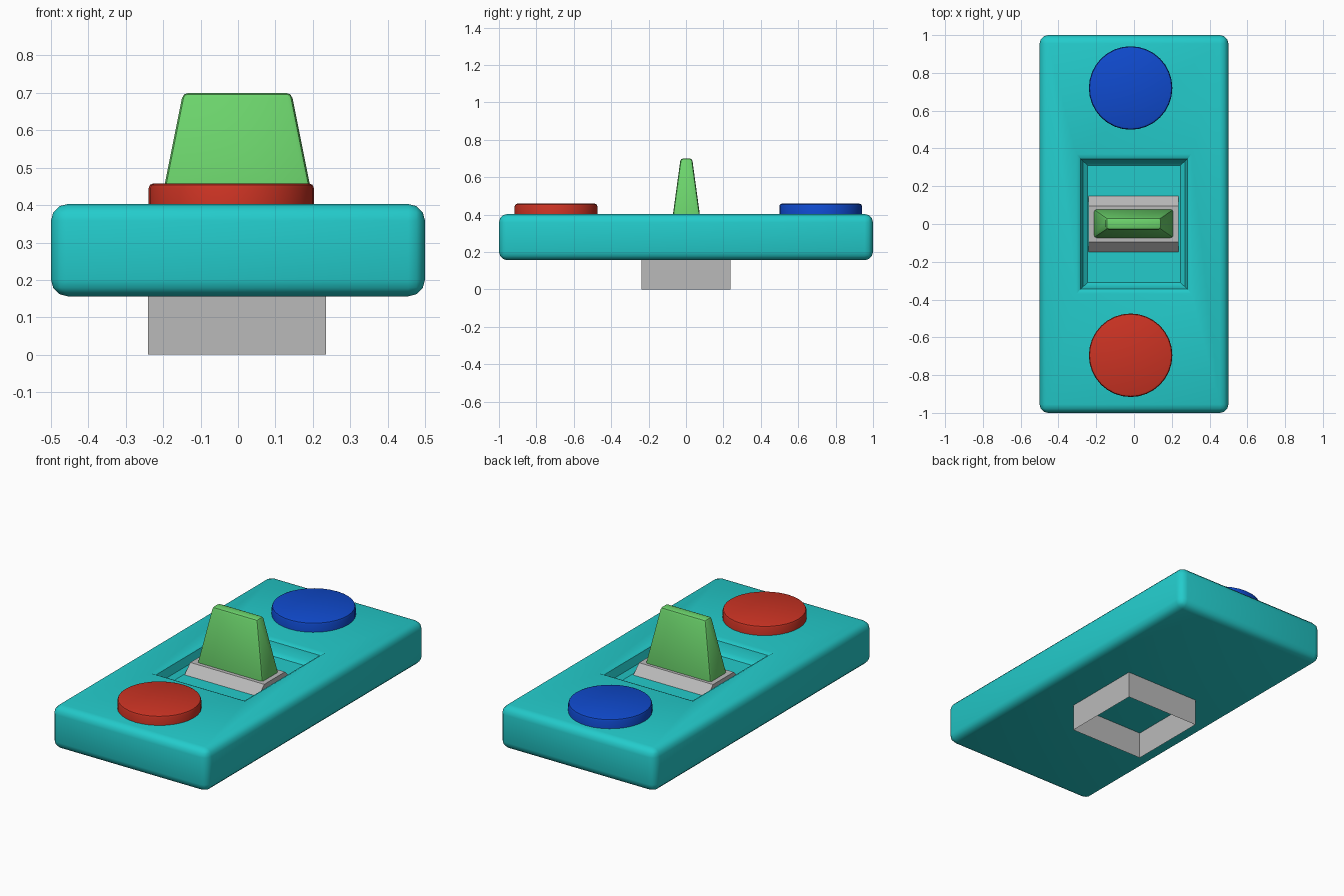
import bpy, bmesh, math
from mathutils import Matrix

if "Cube" in bpy.data.objects:
    bpy.data.objects.remove(bpy.data.objects["Cube"])


def material(name, color):
    m = bpy.data.materials.new(name)
    m.diffuse_color = (*color, 1.0)
    m.use_nodes = True
    m.node_tree.nodes["Principled BSDF"].inputs["Base Color"].default_value = m.diffuse_color
    return m


TEAL = material("teal", (0.017, 0.60, 0.60))
GREEN = material("green", (0.15, 0.66, 0.15))
RED = material("red", (0.60, 0.033, 0.017))
BLUE = material("blue", (0.005, 0.069, 0.62))
GREY = material("grey", (0.49, 0.49, 0.49))


def finish(bm, name, mat, smooth=True):
    bm.normal_update()
    me = bpy.data.meshes.new(name)
    bm.to_mesh(me)
    bm.free()
    me.materials.append(mat)
    ob = bpy.data.objects.new(name, me)
    bpy.context.collection.objects.link(ob)
    if smooth:
        bpy.ops.object.select_all(action='DESELECT')
        ob.select_set(True)
        bpy.context.view_layer.objects.active = ob
        bpy.ops.object.shade_smooth_by_angle(angle=math.radians(35))
    return ob


def box(sx, sy, z0, z1):
    bm = bmesh.new()
    bmesh.ops.create_cube(bm, size=1)
    bmesh.ops.scale(bm, vec=(sx, sy, z1 - z0), verts=bm.verts)
    bmesh.ops.translate(bm, vec=(0, 0, (z0 + z1) / 2), verts=bm.verts)
    return bm


def bevel(bm, edges, width, segments):
    bmesh.ops.bevel(bm, geom=list(edges), offset=width, segments=segments,
                    profile=0.5, affect='EDGES')
    bm.normal_update()


# Wall plate: rounded slab with a stepped rectangular recess in the top
bm = box(1.0, 2.0, 0.156, 0.403)
bevel(bm, bm.edges, 0.045, 3)
face = max((f for f in bm.faces if f.normal.z > 0.9), key=lambda f: f.calc_area())
for hx, hy, z in ((0.305, 0.37, 0.403), (0.283, 0.345, 0.390),
                  (0.27, 0.333, 0.345), (0.245, 0.31, 0.325)):
    bmesh.ops.inset_individual(bm, faces=[face], thickness=0.01)
    for v in face.verts:
        v.co = (math.copysign(hx, v.co.x), math.copysign(hy, v.co.y), z)
finish(bm, "wall_plate", TEAL)

# Rocker housing: open-bottomed box with a faceted arched top
bm = bmesh.new()
profile = [(-0.237, 0), (-0.237, 0.235), (-0.095, 0.377),
           (0.095, 0.377), (0.237, 0.235), (0.237, 0)]
left, right = [[bm.verts.new((x, y, z)) for y, z in profile] for x in (-0.24, 0.235)]
for i in range(len(profile) - 1):
    bm.faces.new((left[i], right[i], right[i + 1], left[i + 1]))
bm.faces.new(left)
bm.faces.new(right[::-1])
bmesh.ops.recalc_face_normals(bm, faces=bm.faces)
finish(bm, "rocker_housing", GREY, smooth=False)

# Switch lever: tapered block with softened edges
bm = box(1, 1, 0.335, 0.70)
for v in bm.verts:
    top = v.co.z > 0.5
    v.co.x = math.copysign(0.145 if top else 0.218, v.co.x) - 0.002
    v.co.y = math.copysign(0.031 if top else 0.081, v.co.y) + 0.002
bevel(bm, bm.edges, 0.014, 2)
finish(bm, "switch_lever", GREEN)

# Round buttons at both ends of the plate
for name, y, mat in (("front_button", -0.695, RED), ("back_button", 0.72, BLUE)):
    bm = bmesh.new()
    bmesh.ops.create_cone(bm, cap_ends=True, segments=32, radius1=0.221,
                          radius2=0.221, depth=0.077,
                          matrix=Matrix.Translation((-0.018, y, 0.4195)))
    rim = [e for e in bm.edges if all(v.co.z > 0.45 for v in e.verts)]
    bevel(bm, rim, 0.013, 2)
    finish(bm, name, mat)
